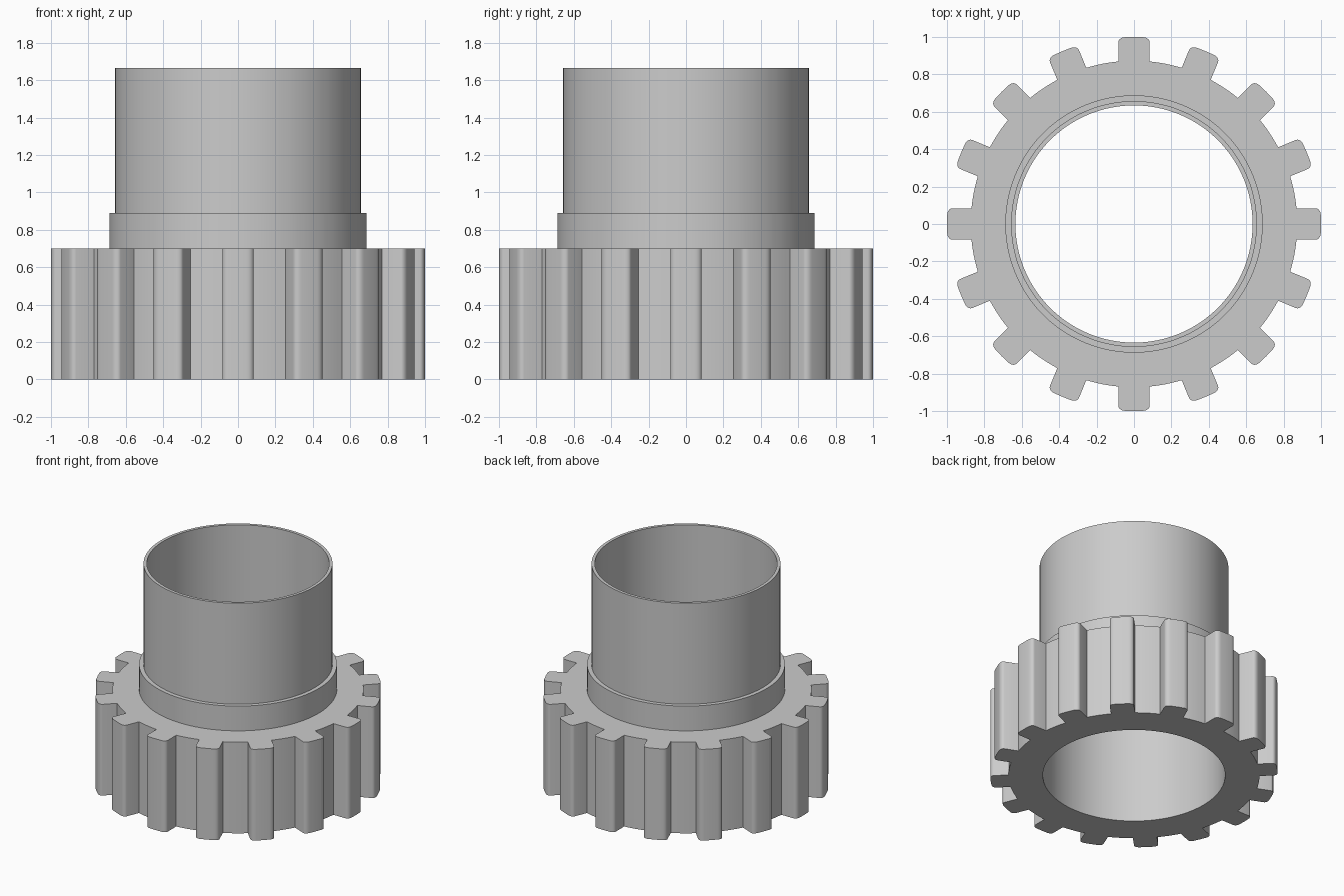
import bpy
import bmesh
import math

cube = bpy.data.objects.get("Cube")
if cube:
    bpy.data.objects.remove(cube, do_unlink=True)

TEETH = 16
PITCH = 2 * math.pi / TEETH
HALF_WIDTH = 0.084      # half the width of a tooth
ROOT, SIDE_END, TIP = 0.873, 0.972, 1.0
BORE, COLLAR, TUBE = 0.634, 0.688, 0.657
GEAR_TOP, COLLAR_TOP, TUBE_TOP = 0.70, 0.89, 1.665


def tooth_pitch():
    """Polar outline (radius, angle) of one tooth and the gap after it."""
    # Rounded corner from the tooth flank to the crown
    half = []
    corner = TIP - 0.001 - SIDE_END
    for i in range(6):
        t = i / 5 * math.pi / 2
        x = SIDE_END + corner * math.sin(t)
        y = 0.046 + (HALF_WIDTH - 0.046) * math.cos(t)
        half.append((math.hypot(x, y), math.atan2(y, x)))
    root_angle = math.asin(HALF_WIDTH / ROOT)
    half.insert(0, (ROOT, root_angle))
    outline = [(r, -a) for r, a in half] + [(TIP, 0.0)] + half[::-1]
    # Root arc up to the next tooth
    gap = PITCH - 2 * root_angle
    outline += [(ROOT, root_angle + gap * i / 6) for i in range(1, 6)]
    return outline


outline = [(r, a + k * PITCH) for k in range(TEETH) for r, a in tooth_pitch()]

# Closed loft: gear wall, collar step, tube, then back down the bore
sections = [(None, 0), (None, GEAR_TOP), (COLLAR, GEAR_TOP), (COLLAR, COLLAR_TOP),
            (TUBE, COLLAR_TOP), (TUBE, TUBE_TOP), (BORE, TUBE_TOP), (BORE, 0)]

bm = bmesh.new()
rings = []
for radius, z in sections:
    rings.append([bm.verts.new(((radius or r) * math.cos(a), (radius or r) * math.sin(a), z))
                  for r, a in outline])
count = len(outline)
for j, lower in enumerate(rings):
    upper = rings[(j + 1) % len(rings)]
    for i in range(count):
        n = (i + 1) % count
        bm.faces.new((lower[i], lower[n], upper[n], upper[i]))
bmesh.ops.recalc_face_normals(bm, faces=bm.faces)

mesh = bpy.data.meshes.new("toothed_sleeve")
bm.to_mesh(mesh)
bm.free()
sleeve = bpy.data.objects.new("toothed_sleeve", mesh)
bpy.context.collection.objects.link(sleeve)

# Plain grey metal
grey = bpy.data.materials.new("light_grey")
grey.use_nodes = True
color = (0.6, 0.6, 0.6, 1.0)
grey.diffuse_color = color
grey.node_tree.nodes["Principled BSDF"].inputs["Base Color"].default_value = color
mesh.materials.append(grey)

# Smooth walls, sharp rims and tooth roots
bpy.ops.object.select_all(action='DESELECT')
sleeve.select_set(True)
bpy.context.view_layer.objects.active = sleeve
bpy.ops.object.shade_smooth_by_angle(angle=math.radians(30))
